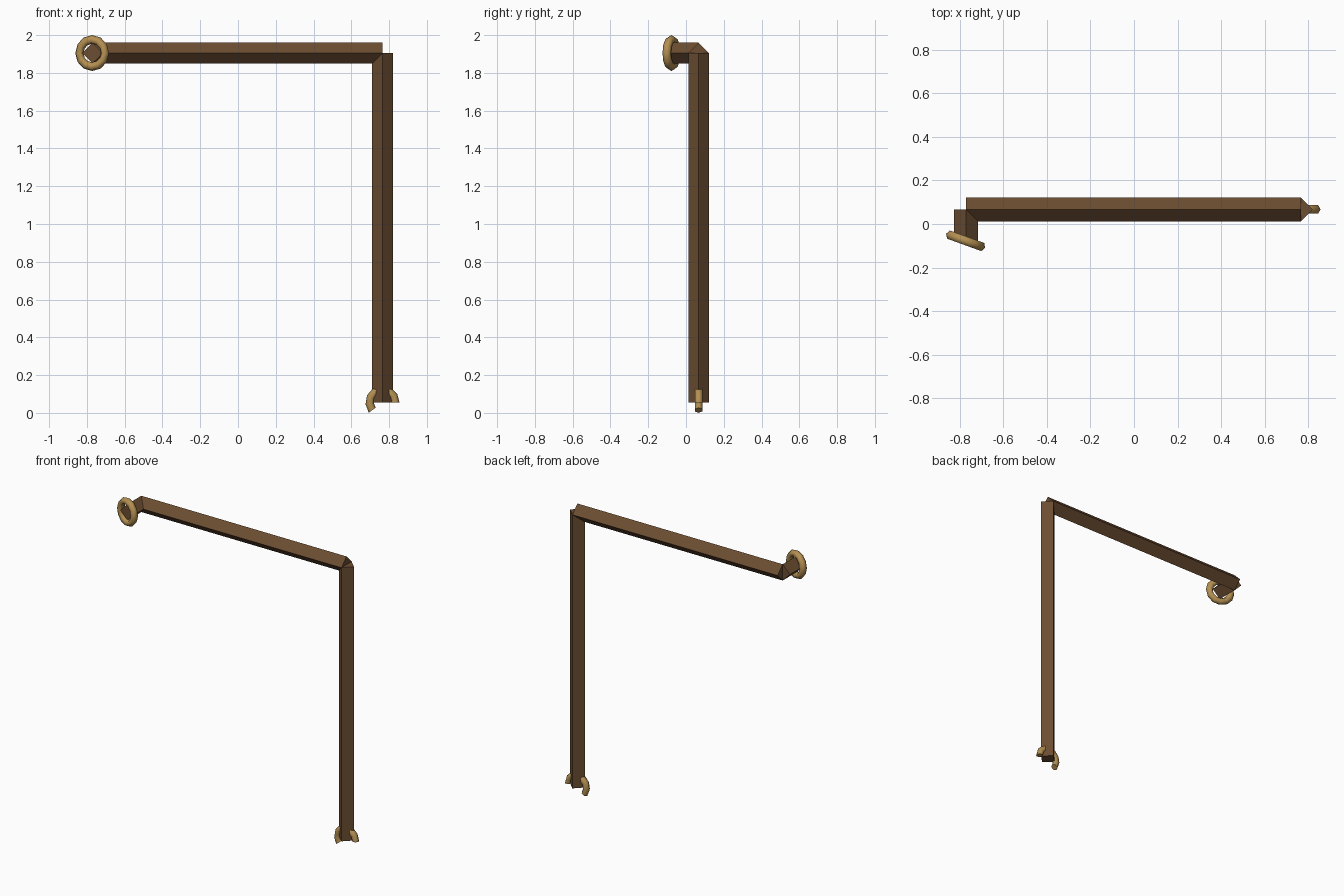
import bpy, bmesh, math
from mathutils import Vector, Matrix

if "Cube" in bpy.data.objects:
    bpy.data.objects.remove(bpy.data.objects["Cube"])


def material(name, rgb):
    m = bpy.data.materials.new(name)
    m.diffuse_color = (*rgb, 1)
    m.use_nodes = True
    m.node_tree.nodes["Principled BSDF"].inputs["Base Color"].default_value = m.diffuse_color
    return m


WOOD = material("brown wood", (0.15, 0.075, 0.032))
BRASS = material("aged brass", (0.46, 0.28, 0.085))


def finish(name, bm, mat):
    bmesh.ops.recalc_face_normals(bm, faces=bm.faces)
    me = bpy.data.meshes.new(name)
    bm.to_mesh(me)
    bm.free()
    me.materials.append(mat)
    ob = bpy.data.objects.new(name, me)
    bpy.context.collection.objects.link(ob)
    return ob


def beam(name, a, b, axes, r=0.055):
    """Square bar set on edge, running from a to b with flat ends."""
    a, b = Vector(a), Vector(b)
    u, v = Vector(axes[0]) * r, Vector(axes[1]) * r
    bm = bmesh.new()
    rings = [[bm.verts.new(p + o) for o in (u, v, -u, -v)] for p in (a, b)]
    for i in range(4):
        j = (i + 1) % 4
        bm.faces.new((rings[0][i], rings[0][j], rings[1][j], rings[1][i]))
    for ring in rings:
        bm.faces.new(ring)
    return finish(name, bm, WOOD)


def ring(name, centre, R, r, steps, sweep=360, turn=0, sides=6):
    """Upright ring (or capped arc) in the xz plane, turned about z."""
    closed = sweep == 360
    bm = bmesh.new()
    loops = []
    for i in range(steps if closed else steps + 1):
        t = math.radians(sweep) * i / steps
        loop = []
        for k in range(sides):
            p = 2 * math.pi * k / sides
            d = R + r * math.cos(p)
            loop.append(bm.verts.new((d * math.cos(t), r * math.sin(p), d * math.sin(t))))
        loops.append(loop)
    for i in range(steps):
        A, B = loops[i], loops[(i + 1) % len(loops)]
        for k in range(sides):
            j = (k + 1) % sides
            bm.faces.new((A[k], A[j], B[j], B[k])).smooth = True
    if not closed:
        bm.faces.new(loops[0])
        bm.faces.new(loops[-1])
    m = Matrix.Translation(centre) @ Matrix.Rotation(math.radians(turn), 4, 'Z')
    bmesh.ops.transform(bm, matrix=m, verts=bm.verts)
    return finish(name, bm, BRASS)


X, Y, Z = (1, 0, 0), (0, 1, 0), (0, 0, 1)
LEFT, RIGHT, BACK, TOP = -0.77, 0.765, 0.067, 1.905

# Bars
beam("upright_bar", (RIGHT, BACK, 0.055), (RIGHT, BACK, TOP), (X, Y))
beam("cross_bar", (LEFT, BACK, TOP), (RIGHT, BACK, TOP), (Y, Z))
beam("short_front_bar", (LEFT, BACK, TOP), (LEFT, -0.08, TOP), (X, Z))

# Brass collar ring at the front end and broken ring at the foot
ring("end_ring", (LEFT - 0.002, -0.077, TOP), 0.072, 0.023, 12, turn=-20)
ring("foot_ring_arc", (RIGHT, BACK, 0.055), 0.068, 0.0225, 7, sweep=217)
